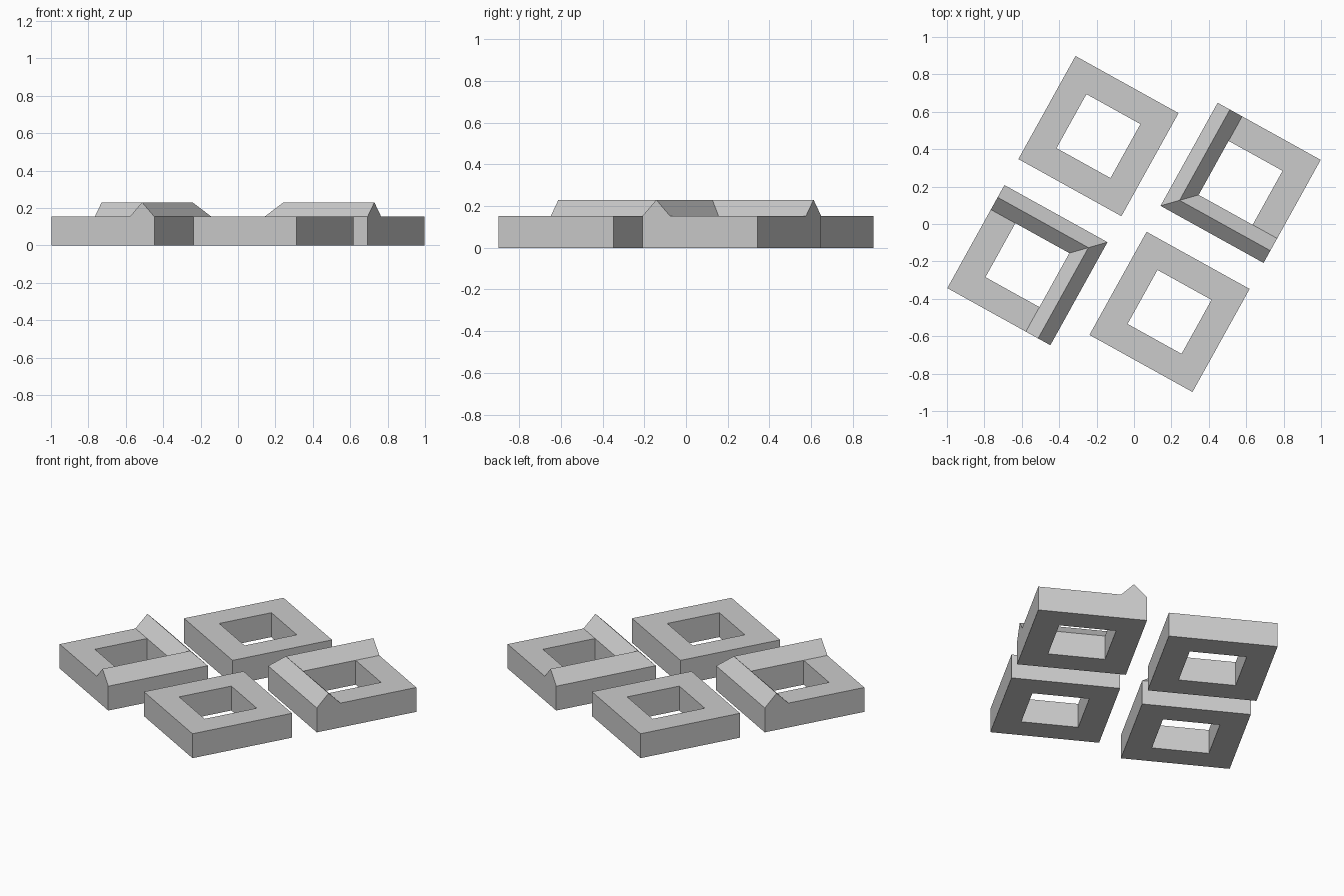
import bpy
import bmesh
from math import radians

cube = bpy.data.objects.get("Cube")
if cube:
    bpy.data.objects.remove(cube, do_unlink=True)

HALF, HOLE = 0.315, 0.165        # half widths of the block and its opening
MID = (HALF + HOLE) / 2          # ridge centre line
BASE_Z, PEAK_Z = 0.153, 0.23
TILT = radians(-29)

grey = bpy.data.materials.new("plain_grey")
grey.use_nodes = True
colour = (0.6, 0.6, 0.6, 1)
grey.diffuse_color = colour
grey.node_tree.nodes["Principled BSDF"].inputs["Base Color"].default_value = colour


def add_object(name, bm, centre, turn):
    bmesh.ops.recalc_face_normals(bm, faces=bm.faces)
    mesh = bpy.data.meshes.new(name)
    bm.to_mesh(mesh)
    bm.free()
    mesh.materials.append(grey)
    obj = bpy.data.objects.new(name, mesh)
    obj.location = (*centre, 0)
    obj.rotation_euler.z = TILT + turn
    bpy.context.collection.objects.link(obj)


def square_frame(name, centre, turn=0):
    """Square block with a square opening right through it."""
    bm = bmesh.new()
    signs = [(-1, -1), (1, -1), (1, 1), (-1, 1)]
    loops = [[bm.verts.new((x * r, y * r, z)) for x, y in signs]
             for r, z in ((HALF, 0), (HALF, BASE_Z), (HOLE, BASE_Z), (HOLE, 0))]
    for k in range(4):
        a, b = loops[k], loops[(k + 1) % 4]
        for i in range(4):
            j = (i + 1) % 4
            bm.faces.new((a[i], a[j], b[j], b[i]))
    add_object(name, bm, centre, turn)


def corner_ridge(name, centre, turn):
    """Mitred triangular ridge along two neighbouring sides of a frame."""
    bm = bmesh.new()
    section = ((HALF, BASE_Z), (MID, PEAK_Z), (HOLE, BASE_Z))
    stations = [
        [bm.verts.new((-r, HALF, z)) for r, z in section],
        [bm.verts.new((-r, -r, z)) for r, z in section],
        [bm.verts.new((HALF, -r, z)) for r, z in section],
    ]
    for a, b in zip(stations, stations[1:]):
        for k in range(3):
            n = (k + 1) % 3
            bm.faces.new((a[k], a[n], b[n], b[k]))
    bm.faces.new(stations[0])
    bm.faces.new(stations[-1])
    add_object(name, bm, centre, turn)


# Plain frames at back and front
square_frame("back_frame", (-0.19, 0.47))
square_frame("front_frame", (0.19, -0.47))

# Ridged frames, turned so the ridges face the middle
for side, s, turn in (("left", 1, 0), ("right", -1, radians(180))):
    centre = (0.57 * s, 0.22 * s)
    square_frame(side + "_frame", centre, turn)
    corner_ridge(side + "_ridge", centre, turn)
